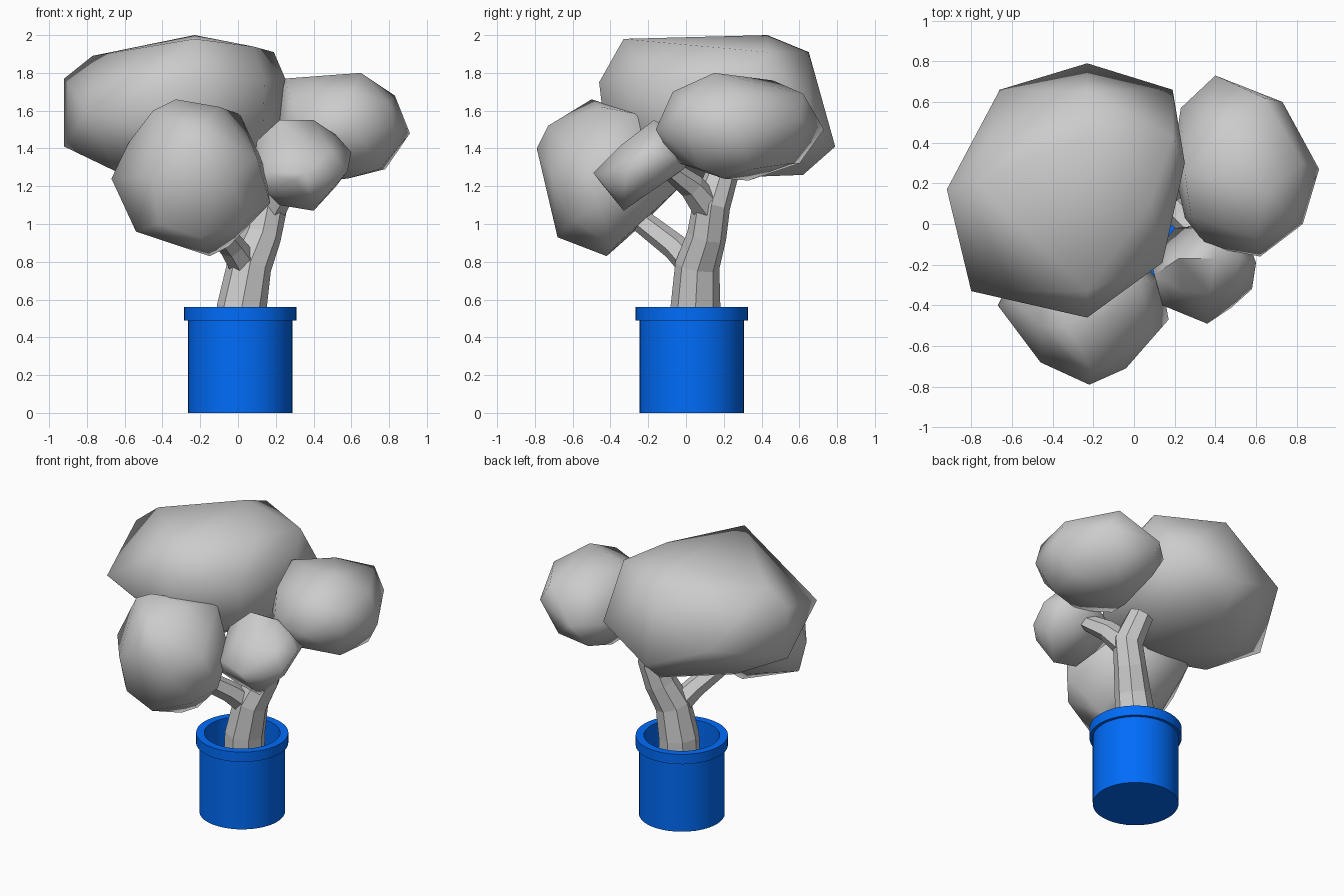
import bpy, bmesh, math
from mathutils import Vector


def finish(name, bm, angle=None, mat=None):
    bmesh.ops.recalc_face_normals(bm, faces=bm.faces[:])
    me = bpy.data.meshes.new(name)
    bm.to_mesh(me)
    bm.free()
    ob = bpy.data.objects.new(name, me)
    bpy.context.collection.objects.link(ob)
    if mat:
        me.materials.append(mat)
    if angle:
        bpy.ops.object.select_all(action='DESELECT')
        ob.select_set(True)
        bpy.context.view_layer.objects.active = ob
        bpy.ops.object.shade_smooth_by_angle(angle=math.radians(angle))
    return ob


def lathe(name, profile, centre, steps, mat):
    bm = bmesh.new()
    vs = [bm.verts.new((r, 0, z)) for r, z in profile]
    es = [bm.edges.new(p) for p in zip(vs, vs[1:])]
    bmesh.ops.spin(bm, geom=vs + es, cent=(0, 0, 0), axis=(0, 0, 1),
                   angle=2 * math.pi, steps=steps)
    bmesh.ops.remove_doubles(bm, verts=bm.verts[:], dist=1e-4)
    bmesh.ops.translate(bm, verts=bm.verts[:], vec=(*centre, 0))
    return finish(name, bm, 30, mat)


def limb(name, path, sides=8):
    """Faceted tapering tube through (x, y, z, radius) points."""
    bm = bmesh.new()
    pts = [Vector(p[:3]) for p in path]
    rings = []
    for i, p in enumerate(pts):
        d = pts[min(i + 1, len(pts) - 1)] - pts[max(i - 1, 0)]
        u = Vector((0, 1, 0)).cross(d).normalized()
        w = d.cross(u).normalized()
        rings.append([bm.verts.new(p + path[i][3] * (
            u * math.cos(2 * math.pi * k / sides) + w * math.sin(2 * math.pi * k / sides)))
            for k in range(sides)])
    for a, b in zip(rings, rings[1:]):
        for k in range(sides):
            j = (k + 1) % sides
            bm.faces.new((a[k], a[j], b[j], b[k]))
    bm.faces.new(rings[0])
    bm.faces.new(rings[-1])
    return finish(name, bm)


def foliage(name, pts):
    """Chunky leaf mass: convex hull of a few corner points."""
    bm = bmesh.new()
    for p in pts:
        bm.verts.new(p)
    bmesh.ops.convex_hull(bm, input=bm.verts[:])
    loose = [v for v in bm.verts if not v.link_faces]
    bmesh.ops.delete(bm, geom=loose, context='VERTS')
    return finish(name, bm, 62)


blue = bpy.data.materials.new("blue")
blue.diffuse_color = (0.0, 0.15, 0.95, 1)

# Pot with thick rim, hollow inside
lathe("pot", [(0, 0), (.277, 0), (.277, .49), (.298, .49), (.298, .56),
              (.245, .56), (.245, .05), (0, .05)], (.012, .03), 40, blue)

# Trunk and branches
limb("trunk", [(.0, .05, .05, .135), (.02, .05, .56, .132), (.06, .06, .78, .118),
               (.125, .11, .94, .105), (.165, .135, 1.1, .1), (.11, .2, 1.29, .085)])
limb("front_branch", [(.05, .06, .76, .085), (-.03, -.06, .88, .07),
                      (-.17, -.28, 1.05, .06)], 6)
limb("side_branch", [(.16, .13, 1.07, .09), (.25, .03, 1.2, .07),
                     (.36, -.1, 1.3, .05)], 6)

# Large top foliage
foliage("foliage_top", [
    (-.92, .17, 1.77), (-.92, .17, 1.41), (-.66, .66, 1.58), (-.77, .2, 1.89),
    (-.23, .43, 2.0), (-.23, -.33, 1.98), (.08, .1, 1.94), (.19, .43, 1.91),
    (-.23, .65, 1.91), (-.23, .79, 1.41), (.19, .66, 1.56), (.25, .3, 1.77),
    (.24, .3, 1.42), (.14, -.19, 1.76), (.13, -.15, 1.42), (-.23, -.46, 1.75),
    (-.23, -.42, 1.42), (-.8, -.33, 1.6), (-.65, -.05, 1.28), (-.6, .3, 1.26),
    (-.23, .62, 1.26), (.05, .35, 1.25), (-.2, -.15, 1.24)])
# Right foliage
foliage("foliage_right", [
    (.4, .73, 1.5), (.73, .6, 1.55), (.64, .62, 1.69), (.62, .55, 1.32),
    (.91, .27, 1.48), (.83, 0, 1.5), (.62, -.16, 1.5), (.36, -.11, 1.48),
    (.25, .03, 1.5), (.19, .3, 1.5), (.23, .57, 1.5), (.65, .15, 1.8),
    (.25, .25, 1.77), (.45, .46, 1.76), (.83, .3, 1.68), (.6, -.07, 1.7),
    (.28, .04, 1.66), (.78, .35, 1.29), (.75, .08, 1.29), (.58, .2, 1.24),
    (.35, .33, 1.23), (.42, -.06, 1.33), (.27, .1, 1.3), (.35, .6, 1.32),
    (.8, .02, 1.64)])
# Front left foliage
foliage("foliage_front", [
    (-.33, -.5, 1.66), (-.1, -.45, 1.62), (.01, -.25, 1.58), (.14, -.3, 1.31),
    (.17, -.47, 1.11), (-.05, -.38, .88), (-.15, -.42, .83), (-.54, -.5, .96),
    (-.67, -.4, 1.24), (-.58, -.38, 1.43), (-.45, -.5, 1.6), (-.22, -.79, 1.4),
    (-.2, -.73, 1.52), (-.2, -.68, .93), (-.46, -.68, 1.25), (-.04, -.71, 1.25),
    (.1, -.55, 1.35), (-.48, -.03, 1.23), (-.1, -.03, 1.2), (-.48, -.12, 1.45),
    (-.2, -.06, 1.42), (-.33, -.25, .98), (-.42, -.65, 1.0), (.05, -.6, 1.02)])
# Small tilted foliage
foliage("foliage_small", [
    (.36, -.49, 1.27), (.14, -.4, 1.27), (.14, -.38, 1.18), (.4, -.33, 1.07),
    (.22, -.32, 1.1), (.58, -.32, 1.28), (.6, -.19, 1.38), (.4, -.17, 1.55),
    (.22, -.17, 1.55), (.52, -.16, 1.47), (.1, -.25, 1.44), (.55, -.06, 1.35),
    (.4, 0, 1.3), (.2, -.02, 1.3), (.38, -.02, 1.47), (.08, -.18, 1.26),
    (.3, -.46, 1.23), (.48, -.41, 1.24), (.52, -.22, 1.2), (.37, -.34, 1.42),
    (.24, -.33, 1.42), (.49, -.29, 1.39)])
